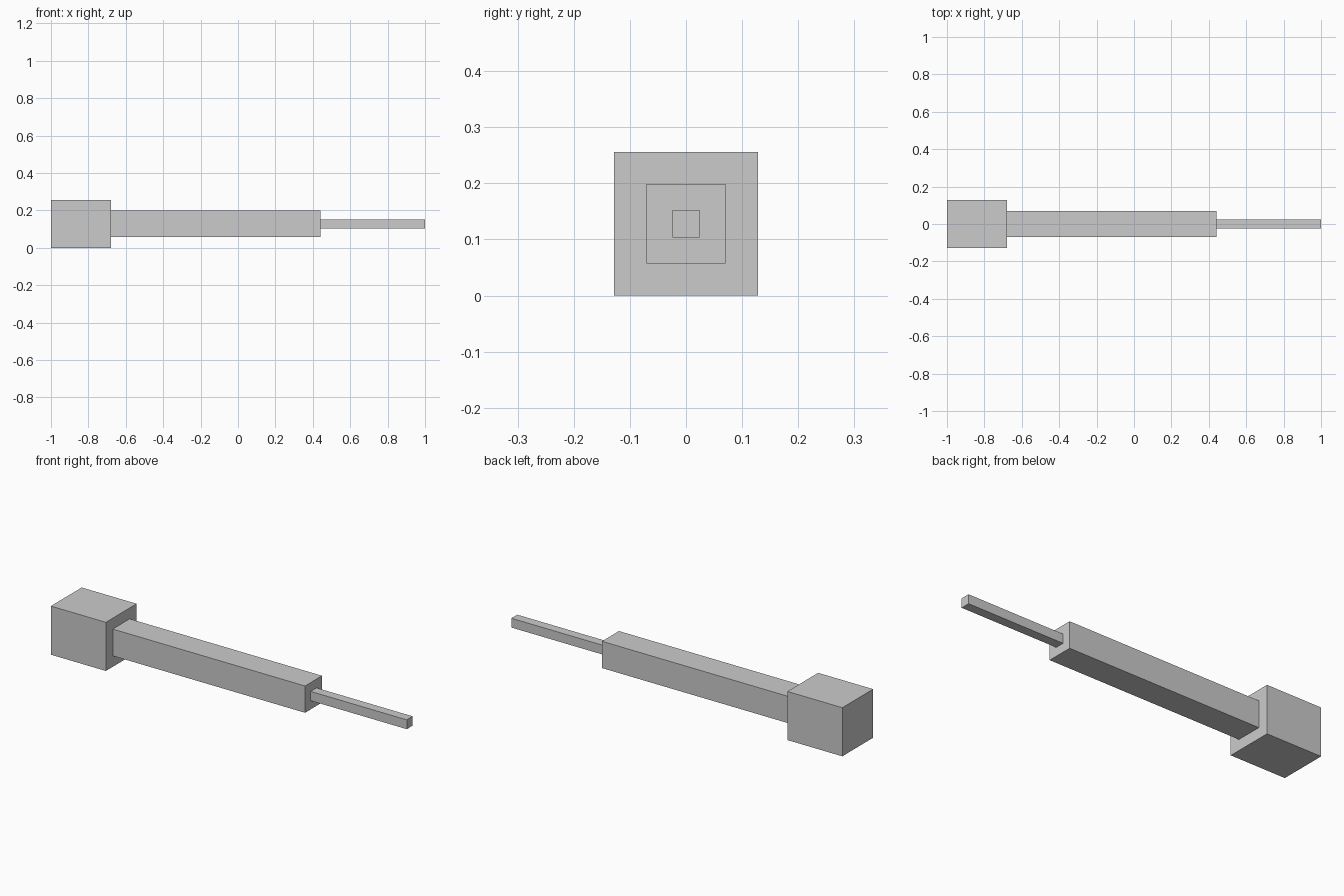
import bpy

cube = bpy.data.objects.get("Cube")
if cube:
    bpy.data.objects.remove(cube, do_unlink=True)

# Single plain grey
GREY = (0.6, 0.6, 0.6, 1)
grey = bpy.data.materials.new("plain grey")
grey.use_nodes = True
grey.diffuse_color = GREY
grey.node_tree.nodes["Principled BSDF"].inputs["Base Color"].default_value = GREY

AXIS_HEIGHT = 0.128


def square_bar(name, x_start, x_end, width):
    """Square bar along x, centred on the shared axis."""
    bpy.ops.mesh.primitive_cube_add(
        size=1, location=((x_start + x_end) / 2, 0, AXIS_HEIGHT))
    bar = bpy.context.object
    bar.name = bar.data.name = name
    bar.scale = (x_end - x_start, width, width)
    bpy.ops.object.transform_apply(location=False, rotation=False, scale=True)
    bar.data.materials.append(grey)
    return bar


# Thick end block, main shaft and thin tip, end to end
square_bar("end_block", -1, -0.68, 0.256)
square_bar("main_shaft", -0.68, 0.44, 0.141)
square_bar("thin_tip", 0.44, 1, 0.049)
